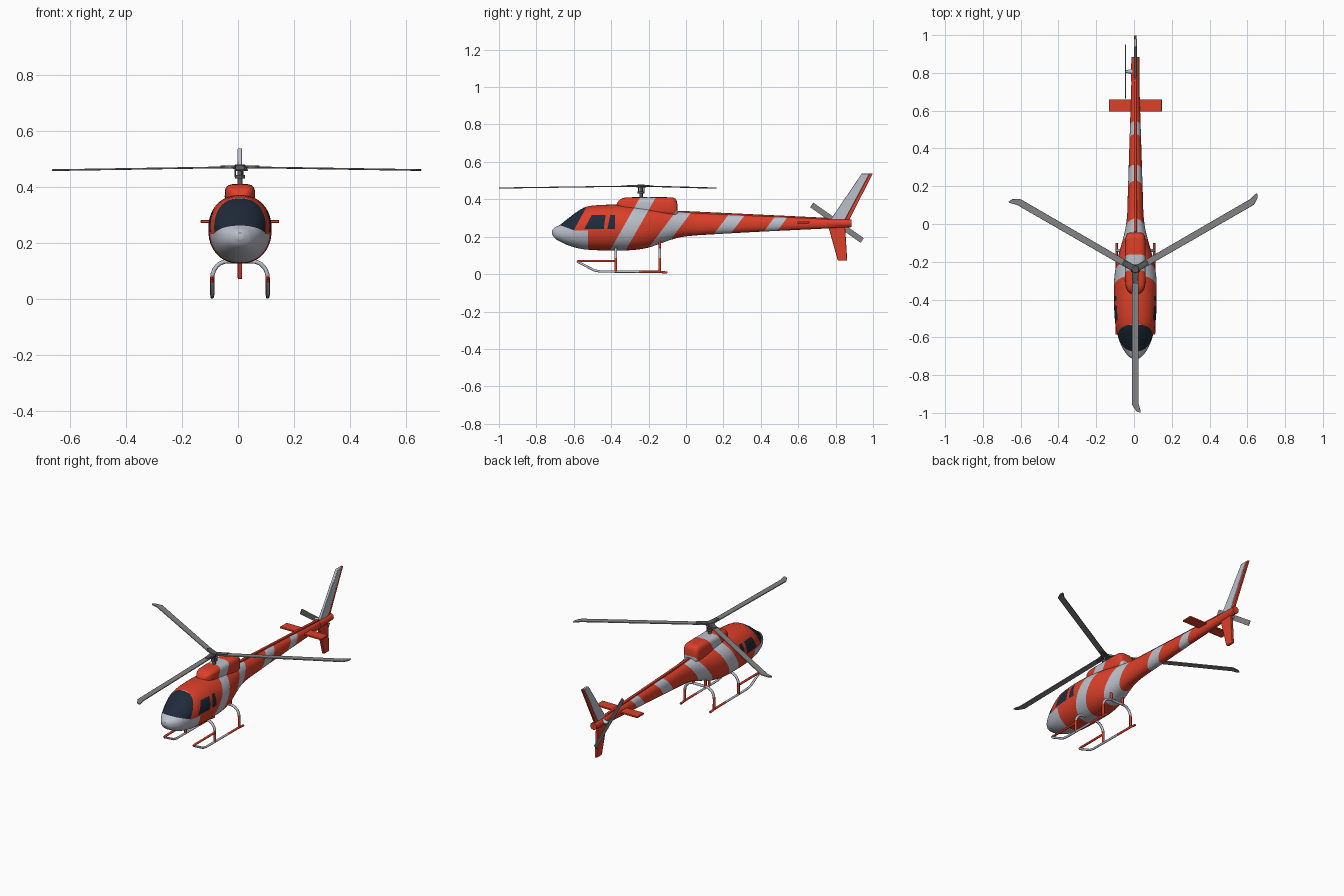
import bpy, bmesh, math
from mathutils import Vector, Matrix

if "Cube" in bpy.data.objects:
    bpy.data.objects.remove(bpy.data.objects["Cube"])

CX = 0.007          # centre line of the airframe


def material(name, rgb):
    m = bpy.data.materials.new(name)
    m.diffuse_color = (*rgb, 1)
    m.use_nodes = True
    m.node_tree.nodes["Principled BSDF"].inputs["Base Color"].default_value = m.diffuse_color
    return m


RED = material("red", (0.72, 0.05, 0.022))
SILVER = material("silver", (0.50, 0.53, 0.60))
GLASS = material("dark_glass", (0.014, 0.023, 0.042))
BLADE = material("blade_grey", (0.23, 0.23, 0.23))
DARK = material("dark_metal", (0.10, 0.10, 0.10))
STRIPES = [(0.57, -0.479, -0.395), (0.75, -0.305, -0.22),
           (0.77, -0.017, 0.072), (0.75, 0.245, 0.315)]


def finish(name, bm, mats, loc=(CX, 0, 0), angle=40):
    bmesh.ops.recalc_face_normals(bm, faces=bm.faces)
    me = bpy.data.meshes.new(name)
    bm.to_mesh(me)
    bm.free()
    for m in mats:
        me.materials.append(m)
    ob = bpy.data.objects.new(name, me)
    bpy.context.collection.objects.link(ob)
    ob.location = loc
    bpy.ops.object.select_all(action='DESELECT')
    ob.select_set(True)
    bpy.context.view_layer.objects.active = ob
    bpy.ops.object.shade_smooth_by_angle(angle=math.radians(angle))
    return ob


def loft(stations, n, power, steps):
    """Superellipse rings through (y, top, bottom, half width) stations."""
    st = [Vector(s) for s in stations]
    rows = []
    for i in range(len(st) - 1):
        p0, p1, p2, p3 = st[max(i - 1, 0)], st[i], st[i + 1], st[min(i + 2, len(st) - 1)]
        for k in range(steps):
            t = k / steps
            rows.append(0.5 * (2 * p1 + (p2 - p0) * t + (2 * p0 - 5 * p1 + 4 * p2 - p3) * t ** 2
                               + (3 * p1 - p0 - 3 * p2 + p3) * t ** 3))
    rows.append(st[-1])
    bm = bmesh.new()
    rings = []
    for y, zt, zb, w in rows:
        ring = []
        for j in range(n):
            a = 2 * math.pi * j / n
            c, s = math.cos(a), math.sin(a)
            x = w * math.copysign(abs(c) ** (2 / power), c)
            z = (zt + zb) / 2 + (zt - zb) / 2 * math.copysign(abs(s) ** (2 / power), s)
            ring.append(bm.verts.new((x, y, z)))
        rings.append(ring)
    for a, b in zip(rings, rings[1:]):
        for j in range(n):
            bm.faces.new((a[j], a[(j + 1) % n], b[(j + 1) % n], b[j]))
    bm.faces.new(rings[0])
    bm.faces.new(rings[-1])
    return bm


def cut(bm, co, no):
    bmesh.ops.bisect_plane(bm, geom=bm.verts[:] + bm.edges[:] + bm.faces[:],
                           dist=1e-5, plane_co=co, plane_no=no)


def cut_stripes(bm):
    for k, lo, hi in STRIPES:
        for c in (lo, hi):
            cut(bm, (0, c, 0), (0, 1, -k))


def in_stripe(p):
    return any(lo < p.y - k * p.z < hi for k, lo, hi in STRIPES)


# Fuselage with tail boom
body = loft([(-0.716, .236, .214, .012), (-0.70, .25, .19, .036), (-.67, .266, .172, .060),
             (-.63, .298, .154, .080), (-.58, .335, .139, .096), (-.53, .361, .131, .106),
             (-.45, .37, .127, .112), (-.36, .371, .127, .113), (-.28, .366, .129, .111),
             (-.2, .357, .142, .098), (-.12, .345, .170, .077), (-.04, .334, .195, .056),
             (.04, .328, .206, .044), (.15, .322, .213, .040), (.4, .311, .227, .032),
             (.88, .289, .25, .017)], 48, 2.2, 4)
cut_stripes(body)
# window and nose outlines
for co, no in [((0, 0, .24), (0, 0, 1)), ((0, 0, .315), (0, 0, 1)), ((0, 0, .232), (0, 0, 1)),
               ((0, -.525, 0), (0, 1, 0)), ((0, -.535, 0), (0, 1, 0)),
               ((0, -.675, .262), (0, .36, 1)), ((0, -.60, .235), (0, 1, -.55)),
               ((0, -.545, .24), (0, 1, -.54)), ((0, -.44, .24), (0, 1, -.13)),
               ((0, -.42, .24), (0, 1, -.2)), ((0, -.38, 0), (0, 1, 0))]:
    cut(body, co, no)
for f in body.faces:
    p = f.calc_center_median()
    y, z = p.y, p.z
    shield = z > .262 - .36 * (y + .675) and y < -.60 + .55 * (z - .235) and y < -.535
    side = .24 < z < .315 and (
        -.545 + .54 * (z - .24) < y < -.44 + .13 * (z - .24) or
        -.42 + .2 * (z - .24) < y < -.38)
    nose = y < -.525 and (z < .232 or y < -.60 + .55 * (z - .235))
    f.material_index = 2 if shield or side else 1 if nose or in_stripe(p) else 0
finish("fuselage", body, [RED, SILVER, GLASS])

# Engine cowling
cowl = loft([(-.372, .372, .355, .015), (-.36, .392, .345, .035), (-.335, .407, .335, .049),
             (-.29, .411, .325, .054), (-.2, .411, .315, .054), (-.1, .411, .31, .054),
             (-.065, .408, .31, .050), (-.05, .392, .31, .042), (-.045, .365, .315, .03)],
            40, 3.6, 4)
cut_stripes(cowl)
for f in cowl.faces:
    f.material_index = int(in_stripe(f.calc_center_median()))
finish("engine_cowling", cowl, [RED, SILVER])


def cylinder(name, centre, r1, r2, depth, axis, mat, n=24):
    bm = bmesh.new()
    bmesh.ops.create_cone(bm, cap_ends=True, segments=n, radius1=r1, radius2=r2, depth=depth)
    rot = {'x': Matrix.Rotation(-math.pi / 2, 4, 'Y'),
           'y': Matrix.Rotation(-math.pi / 2, 4, 'X'), 'z': Matrix()}[axis]
    bm.transform(rot)
    return finish(name, bm, [mat], (CX + centre[0], centre[1], centre[2]))


def prism(name, pts, half, axis, mat, loc=(CX, 0, 0), bevel=0.002):
    """Flat outline given thickness along x (points y,z) or z (points x,y)."""
    bm = bmesh.new()
    put = (lambda a, b, t: (t, a, b)) if axis == 'x' else (lambda a, b, t: (a, b, t))
    lo = [bm.verts.new(put(a, b, -half)) for a, b in pts]
    hi = [bm.verts.new(put(a, b, half)) for a, b in pts]
    bm.faces.new(lo)
    bm.faces.new(hi)
    for i in range(len(pts)):
        j = (i + 1) % len(pts)
        bm.faces.new((lo[i], lo[j], hi[j], hi[i]))
    ob = finish(name, bm, [mat], loc, 30)
    if bevel:
        b = ob.modifiers.new("bevel", 'BEVEL')
        b.width, b.segments = bevel, 2
    return ob


# Tail: end fairing, shaft cover, fins and stabiliser
cylinder("tail_fairing", (0, .82, .272), .023, .021, .13, 'y', RED)
prism("shaft_cover", [(-.05, .325), (-.04, .339), (.76, .301), (.78, .285)], .008, 'x', RED)
prism("upper_fin", [(.762, .275), (.94, .538), (.982, .538), (.842, .275)], .008, 'x', SILVER, bevel=.003)
prism("fin_trailing_edge", [(.842, .275), (.982, .538), (.998, .538), (.866, .275)], .006, 'x', RED)
prism("lower_fin", [(.758, .265), (.812, .072), (.862, .072), (.85, .265)], .008, 'x', RED, bevel=.003)
prism("stabiliser", [(-.14, .595), (.14, .595), (.14, .66), (-.14, .66)], .005, 'z', RED, (CX, 0, .277))

# Tail rotor
cylinder("tail_rotor_shaft", (-.025, .807, .275), .018, .006, .06, 'x', SILVER)
tail_blade = prism("tail_rotor_blade", [(-.165, -.015), (.165, -.015), (.165, .015), (-.165, .015)],
                   .002, 'x', BLADE, (-.045, .807, .275), 0)
tail_blade.rotation_euler.x = -math.atan2(.095, .135)

# Main rotor mast and hub
HY = -.24
cylinder("mast", (0, HY, .44), .009, .009, .075, 'z', DARK)
cylinder("swash_plate", (0, HY, .437), .018, .018, .012, 'z', DARK)
cylinder("rotor_hub", (0, HY, .472), .026, .018, .016, 'z', DARK)
for i, deg in enumerate((30, 150, 270)):
    ang = math.radians(deg)
    blade = prism(f"main_blade_{i + 1}", [(.02, -.017), (.715, -.018), (.75, .004), (.76, .026),
                                          (.748, .028), (.715, .018), (.02, .017)],
                  .003, 'z', BLADE, (CX, HY, .471), .0015)
    blade.rotation_euler = (0, .014, ang)
    arm = prism(f"hub_arm_{i + 1}", [(0, -.02), (.075, -.011), (.075, .011), (0, .02)],
                .0055, 'z', DARK, (CX, HY, .472))
    arm.rotation_euler.z = ang
    link = cylinder(f"pitch_link_{i + 1}", (.017 * math.cos(ang + .5), HY + .017 * math.sin(ang + .5), .453),
                    .003, .003, .036, 'z', DARK, 8)


def tube(name, pts, r, rule):
    """Round pipe along a path; rule says which faces are silver."""
    cu = bpy.data.curves.new(name, 'CURVE')
    cu.dimensions = '3D'
    cu.bevel_depth, cu.bevel_resolution, cu.use_fill_caps = r, 3, True
    sp = cu.splines.new('POLY')
    sp.points.add(len(pts) - 1)
    for q, p in zip(sp.points, pts):
        q.co = (*p, 1)
    tmp = bpy.data.objects.new(name + "_path", cu)
    bpy.context.collection.objects.link(tmp)
    bpy.context.view_layer.update()
    me = tmp.evaluated_get(bpy.context.evaluated_depsgraph_get()).to_mesh()
    bm = bmesh.new()
    bm.from_mesh(me)
    bpy.data.objects.remove(tmp)
    cut(bm, (0, -.25, 0), (0, 1, 0))
    cut(bm, (0, 0, .085), (0, 0, 1))
    for f in bm.faces:
        f.material_index = int(rule(f.calc_center_median()))
    finish(name, bm, [RED, SILVER])


# Landing gear
SX = .099
for side, s in (("left", -1), ("right", 1)):
    x = s * SX
    tube(f"{side}_skid", [(x, -.1, .008), (x, -.14, .012), (x, -.46, .014), (x, -.49, .02),
                          (x, -.575, .064), (x, -.58, .068), (x, -.572, .07), (x, -.375, .07)],
         .0065, lambda p: p.y < -.25 and p.z < .06)
for name, y in (("front", -.375), ("rear", -.14)):
    arch = [(SX, .012), (SX, .075)]
    arch += [(.044 + .055 * math.cos(a * math.pi / 12), .075 + .06 * math.sin(a * math.pi / 12))
             for a in range(1, 7)]
    path = [(x, y, z) for x, z in arch] + [(-x, y, z) for x, z in reversed(arch)]
    tube(f"{name}_cross_tube", path, .0075, lambda p: p.z > .085)
for s in (-1, 1):   # struts from the rear cross tube into the tapered belly
    tube("rear_strut_" + ("left" if s < 0 else "right"),
         [(s * .04, -.14, .13), (s * .04, -.14, .2)], .008, lambda p: False)
